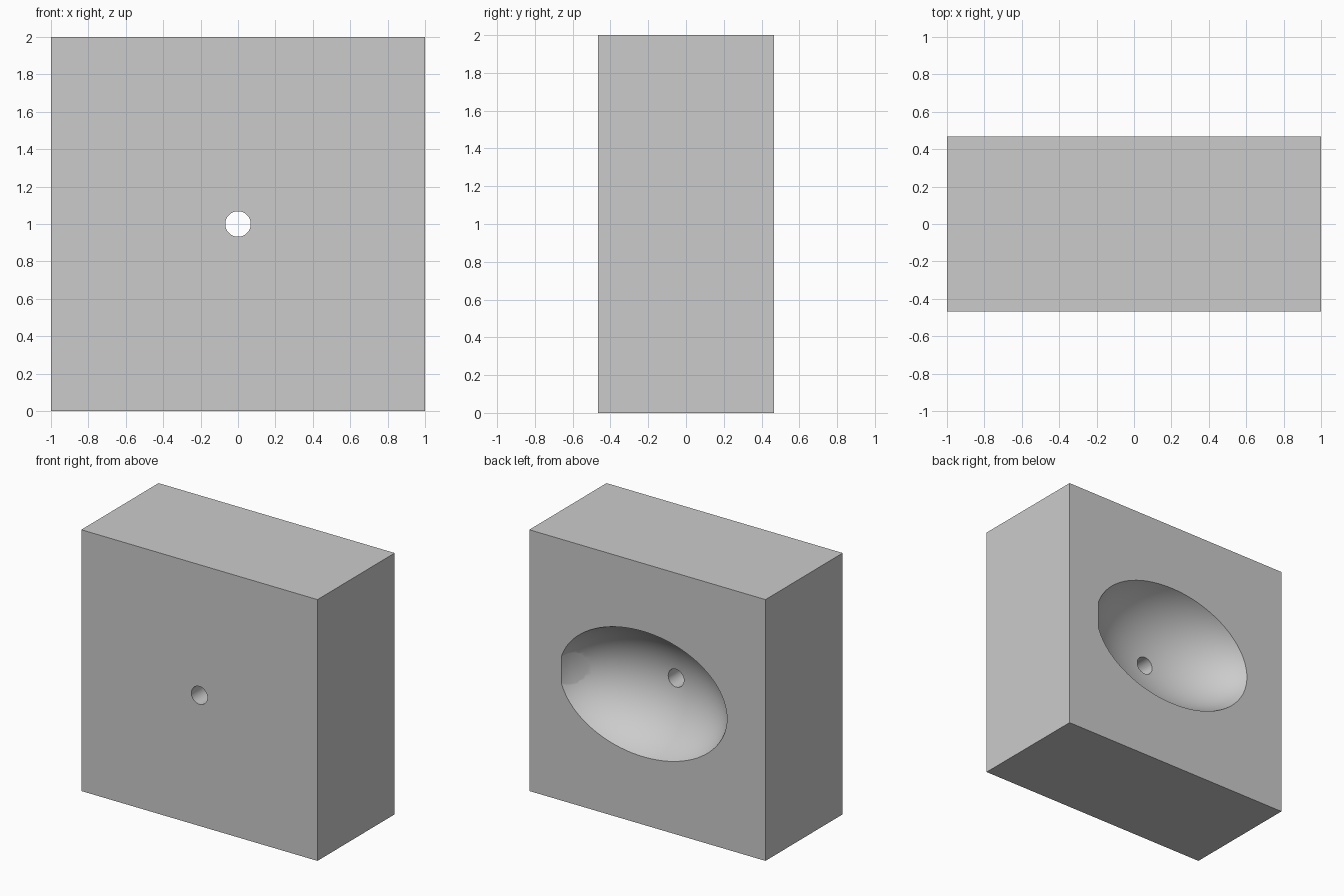
import bpy
import bmesh
import math
from mathutils import Matrix, Vector

default = bpy.data.objects.get("Cube")
if default:
    bpy.data.objects.remove(default, do_unlink=True)

DEPTH = 0.934
BACK = DEPTH / 2
MID = 1.0

grey = bpy.data.materials.new("plain_grey")
grey.use_nodes = True
grey.diffuse_color = (0.6, 0.6, 0.6, 1)
grey.node_tree.nodes["Principled BSDF"].inputs["Base Color"].default_value = (0.6, 0.6, 0.6, 1)


def make_object(name, bm):
    bmesh.ops.recalc_face_normals(bm, faces=bm.faces)
    mesh = bpy.data.meshes.new(name)
    bm.to_mesh(mesh)
    bm.free()
    mesh.materials.append(grey)
    obj = bpy.data.objects.new(name, mesh)
    bpy.context.collection.objects.link(obj)
    return obj


def cut(target, cutter):
    cutter.hide_render = True
    mod = target.modifiers.new("cut", "BOOLEAN")
    mod.operation = "DIFFERENCE"
    mod.solver = "EXACT"
    mod.object = cutter
    bpy.context.view_layer.objects.active = target
    bpy.ops.object.modifier_apply(modifier=mod.name)
    bpy.data.objects.remove(cutter, do_unlink=True)


# Square block
bm = bmesh.new()
bmesh.ops.create_cube(bm, size=1, matrix=Matrix.Translation((0, 0, MID)) @ Matrix.Diagonal((2, DEPTH, 2, 1)))
block = make_object("mould_block", bm)

# Oval hollow in the back, with one end trimmed by a slanted flat
bm = bmesh.new()
place = Matrix.Translation((0.035, BACK + 0.154, MID)) @ Matrix.Diagonal((0.745, 0.504, 0.504, 1))
bmesh.ops.create_uvsphere(bm, u_segments=96, v_segments=48, radius=1,
                          matrix=place @ Matrix.Rotation(math.pi / 2, 4, "Y"))
rim_point = Vector((0.728, BACK, MID))
cut_edges = bmesh.ops.bisect_plane(bm, geom=bm.verts[:] + bm.edges[:] + bm.faces[:],
                                   plane_co=rim_point, plane_no=(0.155, -0.108, 0),
                                   clear_outer=True)["geom_cut"]
bmesh.ops.contextual_create(bm, geom=[e for e in cut_edges if isinstance(e, bmesh.types.BMEdge)])
cut(block, make_object("hollow_cutter", bm))

# Round hole from the front into the hollow
bm = bmesh.new()
bmesh.ops.create_cone(bm, cap_ends=True, segments=64, radius1=0.068, radius2=0.068, depth=2,
                      matrix=Matrix.Translation((0, 0, MID)) @ Matrix.Rotation(math.pi / 2, 4, "X"))
cut(block, make_object("hole_cutter", bm))

# Smooth hollow, crisp block edges
bpy.ops.object.select_all(action="DESELECT")
block.select_set(True)
bpy.context.view_layer.objects.active = block
bpy.ops.object.shade_smooth_by_angle(angle=math.radians(30))
